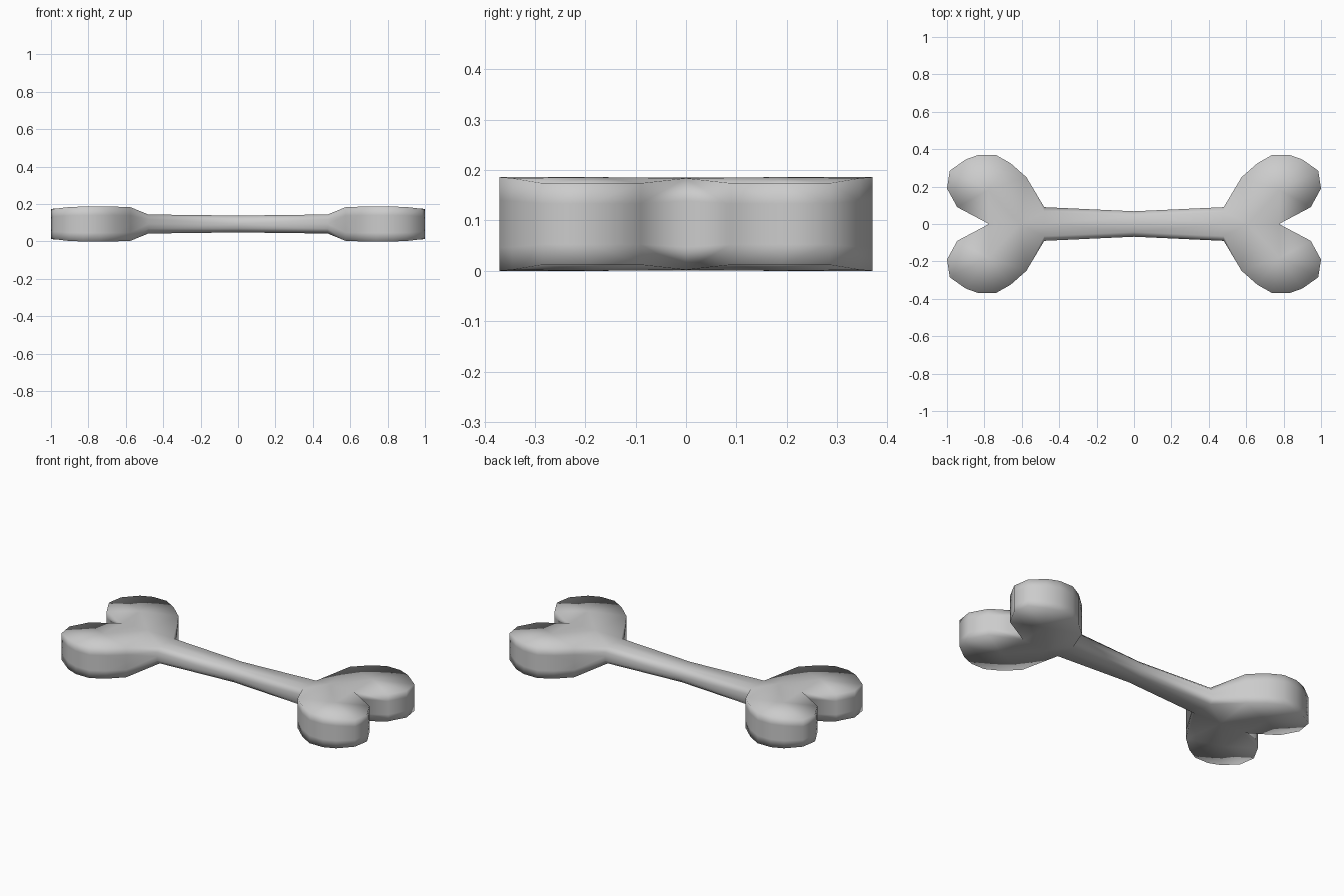
import bpy

if "Cube" in bpy.data.objects:
    bpy.data.objects.remove(bpy.data.objects["Cube"])

MID = 0.093  # half thickness of the lobes

# Quarter outline: x, y, half height, top edge inset
outline = [
    (0.00, 0.068, 0.045, 0.025), (0.48, 0.090, 0.051, 0.025),
    (0.575, 0.25, 0.090, 0.0), (0.66, 0.325, 0.093, 0.0),
    (0.74, 0.37, 0.093, 0.0), (0.83, 0.37, 0.093, 0.0),
    (0.90, 0.345, 0.091, 0.0), (0.985, 0.285, 0.081, 0.0),
    (1.00, 0.19, 0.081, 0.0), (0.945, 0.09, 0.081, 0.0),
    (0.775, 0.0, 0.091, 0.0),
]
n = len(outline)

# Wall rings (middle, shoulder, top), then the cap's centre points
verts = [(x, y, 0) for x, y, h, c in outline]
verts += [(x, y, h * 0.5) for x, y, h, c in outline]
verts += [(x, y - c, h) for x, y, h, c in outline]
c0 = len(verts)
verts += [(0, 0, 0.045), (0.48, 0, 0.051), (0.61, 0, 0.092), (0.78, 0.18, 0.093)]
c1, c2, lobe = c0 + 1, c0 + 2, c0 + 3
top = list(range(2 * n, 3 * n))

# Side walls
faces = []
for ring in (0, n):
    for i in range(n - 1):
        a = ring + i
        faces.append((a, a + n, a + n + 1, a + 1))

# Shaft top, neck and lobe fan
faces.append((top[0], c0, c1, top[1]))
faces.append((top[1], c1, c2, top[2]))
rim = [c2] + top[2:] + [c2]
for a, b in zip(rim, rim[1:]):
    faces.append((a, lobe, b))

mesh = bpy.data.meshes.new("bone")
mesh.from_pydata(verts, [], faces)
mesh.update()
for p in mesh.polygons:
    p.use_smooth = True
bone = bpy.data.objects.new("bone", mesh)
bpy.context.collection.objects.link(bone)
bone.location.z = MID

# Mirror the eighth into the whole bone
mirror = bone.modifiers.new("mirror", 'MIRROR')
mirror.use_axis = (True, True, True)
mirror.use_clip = True
mirror.merge_threshold = 0.0005
